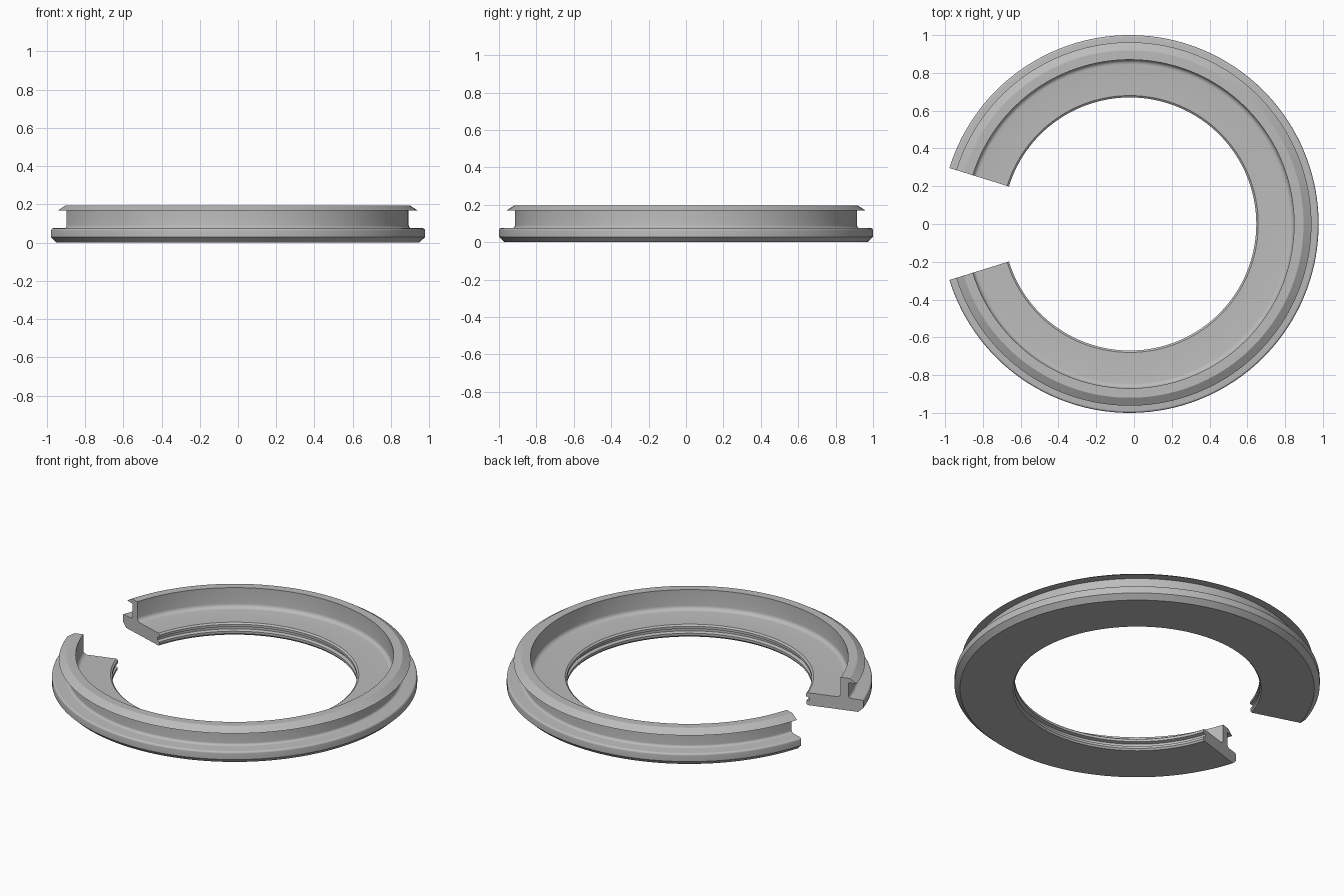
import bpy, bmesh, math
from mathutils import Vector, Matrix

cube = bpy.data.objects.get("Cube")
if cube:
    bpy.data.objects.remove(cube, do_unlink=True)

CENTRE_X = -0.0225            # the gap shifts the ring off its own axis
HALF_GAP = math.radians(17.25)
SEGMENTS = 128

grey = bpy.data.materials.new("plain grey")
grey.use_nodes = True
colour = (0.5, 0.5, 0.5, 1)
grey.diffuse_color = colour
grey.node_tree.nodes["Principled BSDF"].inputs["Base Color"].default_value = colour


def arc(r, z, radius, start, end, steps=5):
    """Points of a rounded corner in the (radius, height) plane."""
    angles = [math.radians(start + (end - start) * i / steps) for i in range(steps + 1)]
    return [(r + radius * math.cos(a), z + radius * math.sin(a)) for a in angles]


# Cross-section: base flange, upright web and bevelled top flange
profile = [(0.68, 0), (0.97, 0), (1, 0.028)]
profile += arc(0.988, 0.063, 0.012, 0, 90)         # rounded outer rim
profile += arc(0.93, 0.09, 0.015, 270, 180)        # outer foot of the web
profile += [(0.915, 0.168), (0.962, 0.168), (0.92, 0.195), (0.87, 0.195)]
profile += arc(0.845, 0.1, 0.025, 0, -90)          # inner foot of the web
profile += [(0.68, 0.075), (0.67, 0.067), (0.67, 0.052),
            (0.69, 0.047), (0.69, 0.03), (0.672, 0.024), (0.672, 0.01)]  # inner groove

# Sweep the section around the axis, leaving the gap on the right
bm = bmesh.new()
sweep = 2 * math.pi - 2 * HALF_GAP
rows = []
for i in range(SEGMENTS + 1):
    a = -math.pi + HALF_GAP + sweep * i / SEGMENTS
    rows.append([bm.verts.new((CENTRE_X + r * math.cos(a), r * math.sin(a), z))
                 for r, z in profile])
for row, following in zip(rows, rows[1:]):
    for j in range(len(profile)):
        k = (j + 1) % len(profile)
        bm.faces.new((row[j], following[j], following[k], row[k]))

# Flat end faces
bm.faces.new(rows[0])
bm.faces.new(rows[-1][::-1])
bmesh.ops.recalc_face_normals(bm, faces=bm.faces)

mesh = bpy.data.meshes.new("split_ring")
bm.to_mesh(mesh)
bm.free()
mesh.materials.append(grey)
ring = bpy.data.objects.new("split_ring", mesh)
bpy.context.collection.objects.link(ring)
bpy.context.view_layer.objects.active = ring
ring.select_set(True)
bpy.ops.object.shade_smooth_by_angle(angle=math.radians(25))
